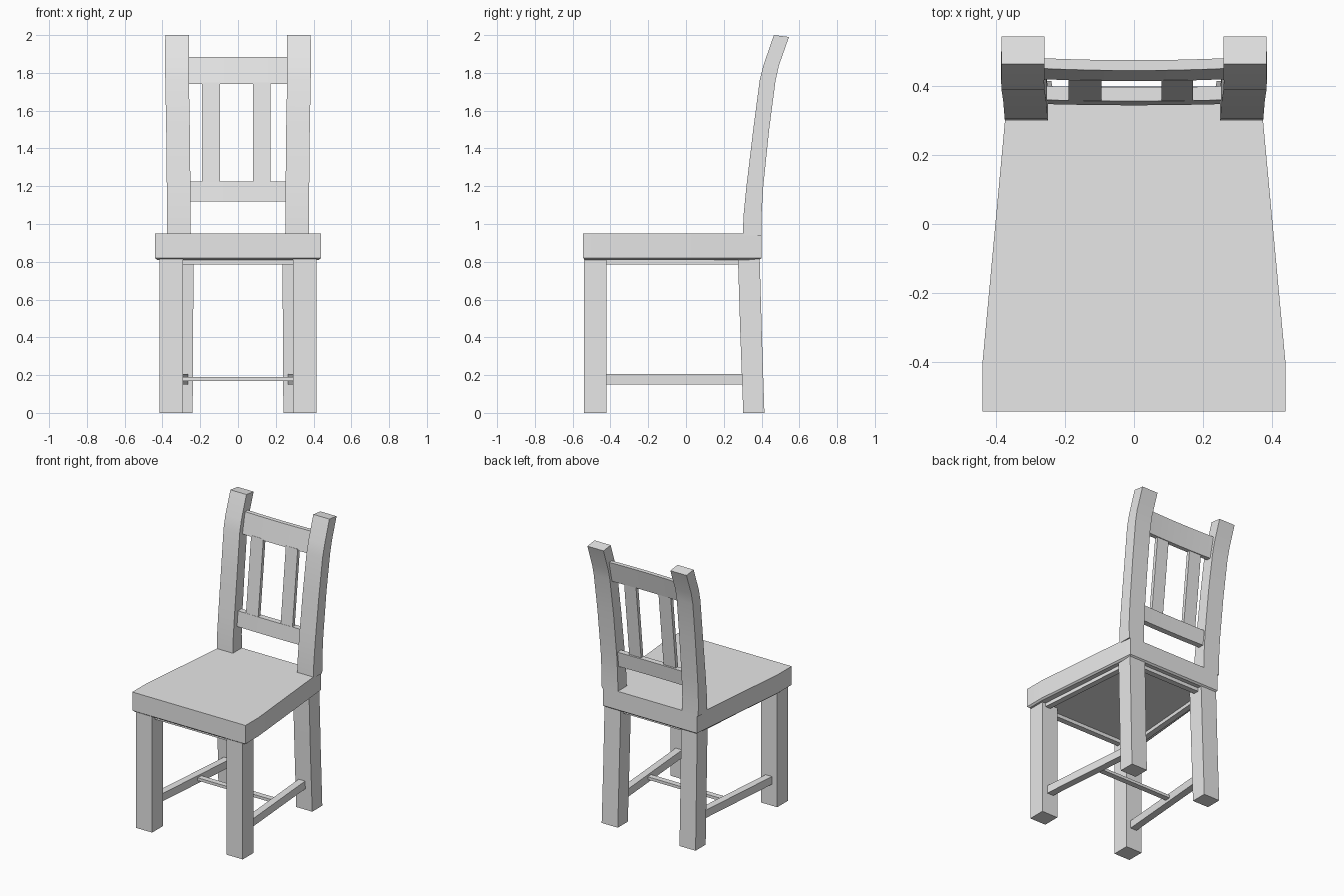
import bpy
import bmesh
import math

cube = bpy.data.objects.get("Cube")
if cube:
    bpy.data.objects.remove(cube, do_unlink=True)

grey = bpy.data.materials.new("grey_wood")
grey.use_nodes = True
grey.diffuse_color = (0.8, 0.8, 0.8, 1)
grey.node_tree.nodes["Principled BSDF"].inputs["Base Color"].default_value = (0.8, 0.8, 0.8, 1)


def loft(name, rings):
    """Skin a row of equal-sized point rings and cap both ends."""
    bm = bmesh.new()
    rows = [[bm.verts.new(p) for p in ring] for ring in rings]
    n = len(rows[0])
    for a, b in zip(rows, rows[1:]):
        for i in range(n):
            j = (i + 1) % n
            bm.faces.new((a[i], a[j], b[j], b[i]))
    bm.faces.new(rows[0][::-1])
    bm.faces.new(rows[-1])
    bmesh.ops.recalc_face_normals(bm, faces=bm.faces)
    mesh = bpy.data.meshes.new(name)
    bm.to_mesh(mesh)
    bm.free()
    mesh.materials.append(grey)
    obj = bpy.data.objects.new(name, mesh)
    bpy.context.collection.objects.link(obj)
    bpy.ops.object.select_all(action="DESELECT")
    obj.select_set(True)
    bpy.context.view_layer.objects.active = obj
    bpy.ops.object.shade_smooth_by_angle(angle=math.radians(30))
    return obj


def flat_ring(x0, x1, y0, y1, z, drop=0):
    """Horizontal rectangle; drop lowers its back edge."""
    return [(x0, y0, z), (x1, y0, z), (x1, y1, z - drop), (x0, y1, z - drop)]


def box(name, x0, x1, y0, y1, z0, z1):
    return loft(name, [flat_ring(x0, x1, y0, y1, z) for z in (z0, z1)])


# Tapered seat with a small bevel around the underside
half = [(0.44, -0.545), (0.44, -0.40), (0.375, 0.30), (0.365, 0.40)]
outline = half + [(-x, y) for x, y in reversed(half)]


def seat_ring(z, inset=0):
    return [(x - math.copysign(inset, x), y - math.copysign(inset, y) * (abs(y) > 0.39), z)
            for x, y in outline]


loft("seat", [seat_ring(0.81, 0.012), seat_ring(0.82), seat_ring(0.95)])

# Post bends: height, front y, back y, inner x
bends = [(0.94, 0.30, 0.40, 0.25), (1.05, 0.305, 0.40, 0.251), (1.20, 0.32, 0.409, 0.252),
         (1.50, 0.356, 0.44, 0.255), (1.76, 0.39, 0.474, 0.26), (1.84, 0.41, 0.492, 0.261),
         (2.00, 0.465, 0.545, 0.26)]

for side, s in (("left", 1), ("right", -1)):
    # Legs
    box("front_leg_" + side, s * 0.29, s * 0.415, -0.54, -0.42, 0, 0.815)
    loft("back_leg_" + side, [flat_ring(s * 0.24, s * 0.365, 0.303, 0.415, 0),
                              flat_ring(s * 0.238, s * 0.362, 0.288, 0.402, 0.4),
                              flat_ring(s * 0.235, s * 0.36, 0.275, 0.39, 0.815)])
    # Leaning back post
    loft("back_post_" + side, [flat_ring(s * x, s * (x + 0.125), f, b, z, 0.01 if z == 2 else 0)
                               for z, f, b, x in bends])
    # Low side stretcher and side apron, both running front to back
    for name, z0, z1, front, back, w in (("stretcher_", 0.15, 0.205, 0.325, 0.265, 0.05),
                                         ("side_apron_", 0.785, 0.815, 0.35, 0.295, 0.04)):
        loft(name + side, [[(s * x, y, z0), (s * (x + w), y, z0),
                            (s * (x + w), y, z1), (s * x, y, z1)]
                           for x, y in ((front, -0.43), (back, 0.30))])

# Aprons and cross stretcher
box("front_apron", -0.3, 0.3, -0.51, -0.47, 0.785, 0.815)
box("back_apron", -0.25, 0.25, 0.32, 0.36, 0.785, 0.815)
box("cross_stretcher", -0.30, 0.30, -0.03, 0.01, 0.17, 0.19)


def back_rail(name, z0, z1, front0, front1, depth, bow):
    """Leaning rail that bows slightly between the posts."""
    rings = []
    for i in range(9):
        x = -0.27 + 0.54 * i / 8
        d = bow * (x / 0.27) ** 2
        rings.append([(x, front0 + d, z0), (x, front0 + depth + d, z0),
                      (x, front1 + depth + d, z1), (x, front1 + d, z1)])
    loft(name, rings)


back_rail("top_rail", 1.74, 1.885, 0.415, 0.446, 0.03, 0.006)
back_rail("lower_rail", 1.12, 1.225, 0.345, 0.357, 0.04, 0.004)

# Upright slats between the rails
for name, x0, x1 in (("slat_right", -0.19, -0.095), ("slat_left", 0.08, 0.172)):
    loft(name, [flat_ring(x0, x1, 0.358, 0.383, 1.21), flat_ring(x0, x1, 0.417, 0.442, 1.75)])
